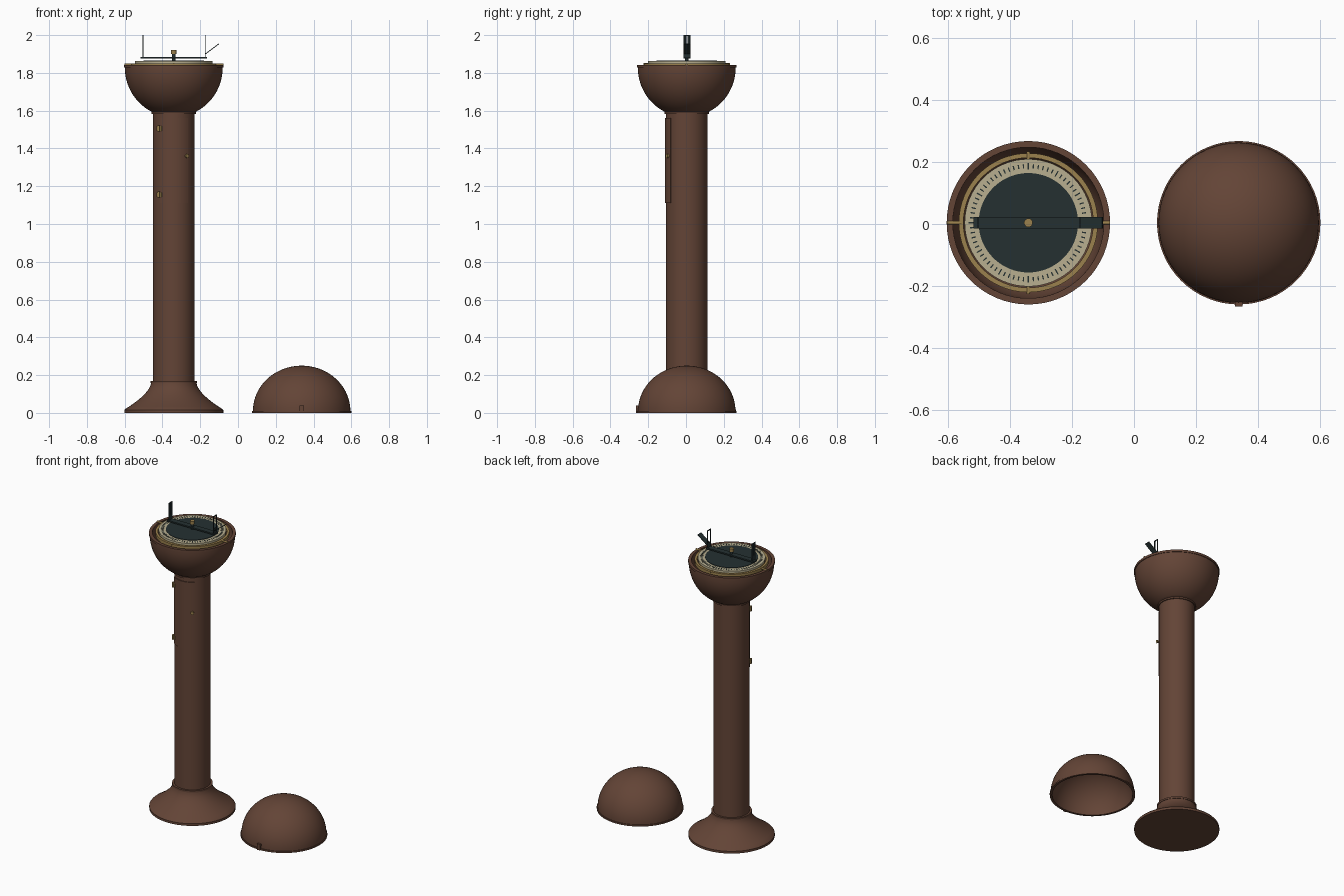
import bpy, bmesh
from math import sin, cos, pi, radians
from mathutils import Matrix, Vector

cube = bpy.data.objects.get("Cube")
if cube:
    bpy.data.objects.remove(cube)


def material(name, rgb):
    m = bpy.data.materials.new(name)
    m.use_nodes = True
    m.diffuse_color = (*rgb, 1)
    m.node_tree.nodes["Principled BSDF"].inputs["Base Color"].default_value = (*rgb, 1)
    return m


BROWN = material("brown paint", (0.125, 0.058, 0.037))
BRASS = material("brass", (0.33, 0.22, 0.075))
CREAM = material("cream card", (0.48, 0.43, 0.28))
SLATE = material("dark slate", (0.018, 0.03, 0.031))

STAND = Vector((-0.34, 0.004, 0))   # axis of the pedestal
LID = Vector((0.337, 0.004, 0))     # axis of the detached cover


def finish(name, bm, mat, smooth=True):
    bmesh.ops.recalc_face_normals(bm, faces=bm.faces)
    mesh = bpy.data.meshes.new(name)
    bm.to_mesh(mesh)
    bm.free()
    mesh.materials.append(mat)
    ob = bpy.data.objects.new(name, mesh)
    bpy.context.collection.objects.link(ob)
    if smooth:
        bpy.ops.object.select_all(action='DESELECT')
        ob.select_set(True)
        bpy.context.view_layer.objects.active = ob
        bpy.ops.object.shade_smooth_by_angle(angle=radians(35))
    return ob


def lathe(name, profile, mat, axis=STAND, closed=False, steps=64):
    """Spin (radius, height) points about a vertical axis."""
    bm = bmesh.new()
    vs = [bm.verts.new((r, 0, z)) for r, z in profile]
    pairs = list(zip(vs, vs[1:])) + ([(vs[-1], vs[0])] if closed else [])
    edges = [bm.edges.new(p) for p in pairs]
    bmesh.ops.spin(bm, geom=vs + edges, cent=(0, 0, 0), axis=(0, 0, 1),
                   angle=2 * pi, steps=steps)
    bmesh.ops.remove_doubles(bm, verts=bm.verts, dist=1e-5)
    bmesh.ops.translate(bm, verts=bm.verts, vec=axis)
    return finish(name, bm, mat)


def add_box(bm, centre, size, rot=None):
    m = Matrix.Translation(centre) @ (rot or Matrix()) @ Matrix.Diagonal((*size, 1))
    bmesh.ops.create_cube(bm, size=1, matrix=m)


def box(name, centre, size, mat, rot=None):
    bm = bmesh.new()
    add_box(bm, centre, size, rot)
    return finish(name, bm, mat, False)


def rod(name, a, b, radius, mat):
    a, b = Vector(a), Vector(b)
    bm = bmesh.new()
    turn = (b - a).to_track_quat('Z', 'Y').to_matrix().to_4x4()
    bmesh.ops.create_cone(bm, cap_ends=True, segments=20, radius1=radius, radius2=radius,
                          depth=(b - a).length,
                          matrix=Matrix.Translation((a + b) / 2) @ turn)
    return finish(name, bm, mat)


def arc(radius, height, base, n=18, end=pi / 2):
    return [(radius * cos(end * i / n), base + height * sin(end * i / n)) for i in range(n + 1)]


# Flared foot, column and collars
flare = [(0.12 + 0.138 * (1 - i / 10) ** 1.65, 0.02 + 0.014 * i) for i in range(11)]
lathe("foot", [(0, 0), (0.262, 0), (0.262, 0.015)] + flare + [(0, 0.16)], BROWN)
lathe("foot_collar", [(0.1, 0.158), (0.123, 0.158), (0.123, 0.17), (0.1, 0.17)], BROWN, closed=True)
lathe("column", [(0, 0.15), (0.11, 0.15), (0.11, 1.61), (0, 1.61)], BROWN)
lathe("neck_collar", [(0.1, 1.582), (0.117, 1.582), (0.117, 1.592), (0.1, 1.592)], BROWN, closed=True)

# Hollow bowl with a thin lip
low = 1.12   # angle at which the bowl meets the column
outer = [(r, z) for r, z in arc(0.259, -0.262, 1.828, end=low)]
inner = [(r, z) for r, z in arc(0.243, -0.232, 1.828)]
lathe("bowl", [(0, 1.592)] + outer[::-1] + [(0.263, 1.828), (0.263, 1.843), (0.243, 1.843)]
      + inner, BROWN)

# Curved access door on the column
bm = bmesh.new()
door_lo, door_hi, half = 1.112, 1.56, 0.72
rows = []
for i in range(17):
    a = -pi / 2 - half + 2 * half * i / 16
    rows.append([bm.verts.new(STAND + Vector((r * cos(a), r * sin(a), z)))
                 for r, z in ((0.105, door_lo), (0.115, door_lo), (0.115, door_hi), (0.105, door_hi))])
for p, q in zip(rows, rows[1:]):
    for k in range(4):
        bm.faces.new((p[k], p[(k + 1) % 4], q[(k + 1) % 4], q[k]))
bm.faces.new(rows[0])
bm.faces.new(rows[-1][::-1])
finish("access_door", bm, BROWN)

# Hinges and door knob
hinge_dir = Vector((cos(-pi / 2 - half), sin(-pi / 2 - half), 0))
hinge_turn = Matrix.Rotation(-half, 4, 'Z')
for label, z in (("lower", 1.155), ("upper", 1.505)):
    pos = STAND + hinge_dir * 0.115 + Vector((0, 0, z))
    box(label + "_hinge_plate", pos, (0.034, 0.008, 0.026), BRASS, hinge_turn)
    pin = pos + hinge_dir * 0.006
    rod(label + "_hinge_pin", pin - Vector((0, 0, 0.016)), pin + Vector((0, 0, 0.016)), 0.006, BRASS)
knob_dir = Vector((sin(0.6), -cos(0.6), 0))
knob = STAND + Vector((0, 0, 1.36))
rod("door_knob_stem", knob + knob_dir * 0.11, knob + knob_dir * 0.122, 0.005, BRASS)
rod("door_knob", knob + knob_dir * 0.12, knob + knob_dir * 0.13, 0.01, BRASS)

# Gimbal ring and its pivots
lathe("gimbal_ring", [(0.209, 1.828), (0.224, 1.828), (0.224, 1.85), (0.209, 1.85)], BRASS, closed=True)
for side, label in ((-1, "right"), (1, "left")):
    rod(label + "_bowl_pivot", STAND + Vector((side * 0.215, 0, 1.845)),
        STAND + Vector((side * 0.262, 0, 1.845)), 0.006, BRASS)
    rod(label + "_ring_pivot", STAND + Vector((0, side * 0.2, 1.846)),
        STAND + Vector((0, side * 0.229, 1.846)), 0.006, BRASS)

# Compass body, card and dial
lathe("compass_body", [(0.205, 1.853)] + arc(0.203, -0.13, 1.84), BRASS)
lathe("compass_card", [(0, 1.85), (0.205, 1.85), (0.205, 1.862), (0, 1.862)], CREAM)
lathe("dial_centre", [(0, 1.86), (0.16, 1.86), (0.16, 1.865), (0, 1.865)], SLATE)
bm = bmesh.new()
for i in range(72):
    a = 2 * pi * i / 72
    length = 0.02 if i % 6 == 0 else 0.014
    add_box(bm, STAND + Vector((0.182 * cos(a), 0.182 * sin(a), 1.8625)),
            (length, 0.004, 0.003), Matrix.Rotation(a, 4, 'Z'))
finish("degree_marks", bm, SLATE, False)

# Sighting bar with centre knob
top = STAND + Vector((0, 0, 1.88))
box("sight_bar", top, (0.354, 0.037, 0.009), SLATE)
rod("sight_pivot", top - Vector((0, 0, 0.016)), top + Vector((0, 0, 0.02)), 0.01, SLATE)
rod("sight_knob", top + Vector((0, 0, 0.02)), top + Vector((0, 0, 0.041)), 0.014, BRASS)


# Upright vanes: one slit, one open window with a thread
def vane(name, x, post):
    bm = bmesh.new()
    for s in (-1, 1):
        add_box(bm, STAND + Vector((x, s * (0.0185 - post / 2), 1.94)), (0.004, post, 0.12))
    for z, h in ((1.9, 0.035), (1.997, 0.006)):
        add_box(bm, STAND + Vector((x, 0, z)), (0.004, 0.037, h))
    finish(name, bm, SLATE, False)


vane("slit_vane", -0.163, 0.015)
vane("window_vane", 0.167, 0.007)
box("sight_thread", STAND + Vector((0.167, 0, 1.95)), (0.002, 0.002, 0.1), SLATE)
box("tilted_mirror", STAND + Vector((0.203, 0, 1.927)), (0.09, 0.037, 0.004), SLATE,
    Matrix.Rotation(radians(-37), 4, 'Y'))

# Detached hollow cover with lip and latch
lathe("cover", [(0.263, 0), (0.263, 0.01)] + arc(0.258, 0.24, 0.01, 24)
      + arc(0.248, 0.232, 0.008, 24)[::-1] + [(0.248, 0)], BROWN, LID, closed=True)
box("cover_latch", LID + Vector((0, -0.262, 0.02)), (0.024, 0.014, 0.04), BROWN)
